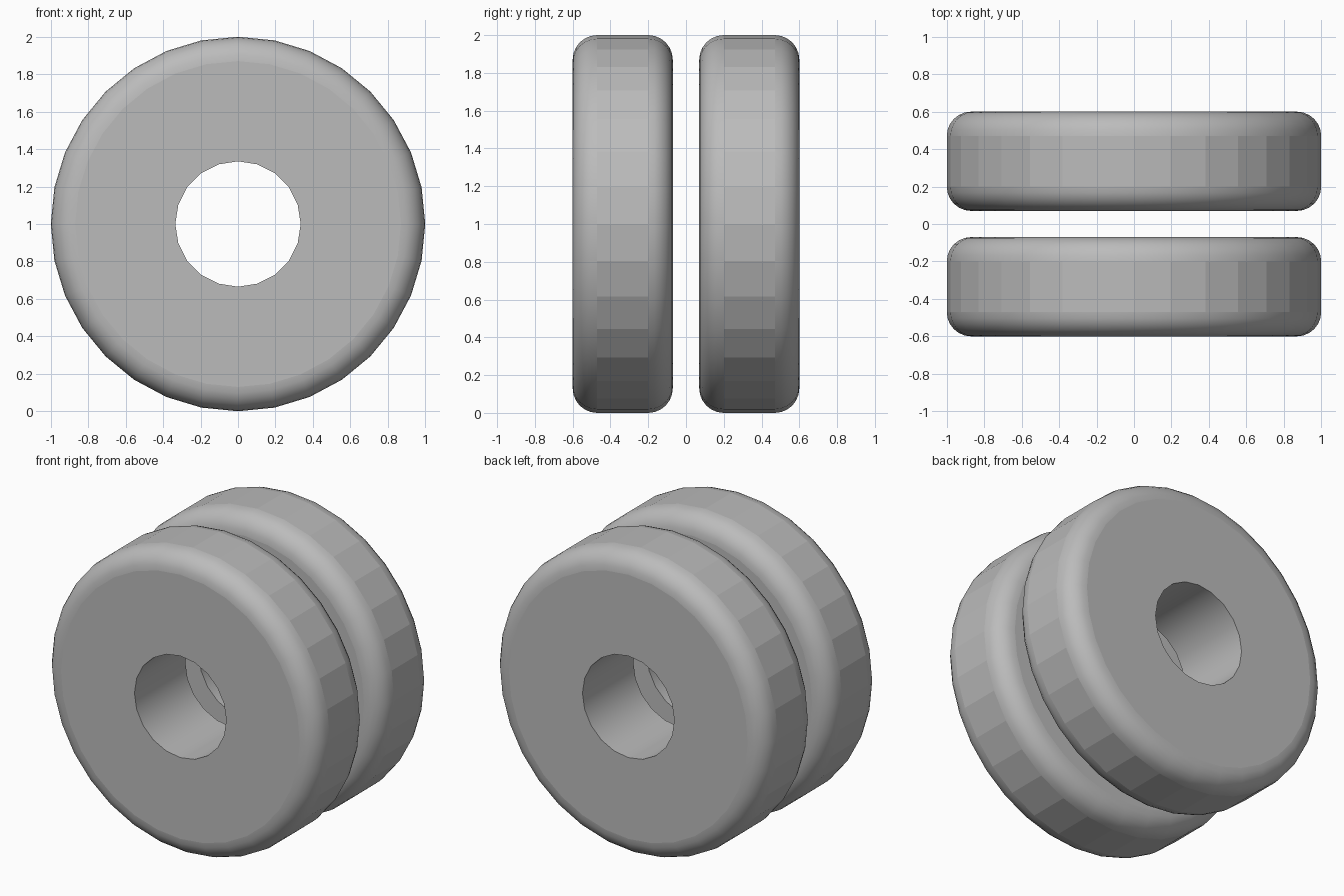
import bpy, bmesh
from math import sin, cos, pi

cube = bpy.data.objects.get("Cube")
if cube:
    bpy.data.objects.remove(cube, do_unlink=True)

RADIUS, HOLE, ROUND = 1.0, 0.335, 0.13
INNER, OUTER = 0.07, 0.60
SEGMENTS = 6

grey = bpy.data.materials.new("plain grey")
grey.use_nodes = True
grey.diffuse_color = (0.5, 0.5, 0.5, 1)
grey.node_tree.nodes["Principled BSDF"].inputs["Base Color"].default_value = (0.5, 0.5, 0.5, 1)


def ring(bm, r, y, sides):
    return [bm.verts.new((r * cos(2 * pi * i / sides), y, 1 + r * sin(2 * pi * i / sides)))
            for i in range(sides)]


def join(bm, a, b, smooth):
    for i in range(len(a)):
        j = (i + 1) % len(a)
        bm.faces.new((a[i], a[j], b[j], b[i])).smooth = smooth


def wheel(name, y0, y1):
    bm = bmesh.new()
    # Rounded outer profile, from one side wall over the tread to the other
    steps = [i * pi / 2 / SEGMENTS for i in range(SEGMENTS + 1)]
    core = RADIUS - ROUND
    profile = [(core + ROUND * sin(t), y0 + ROUND * (1 - cos(t))) for t in steps]
    profile += [(core + ROUND * sin(t), y1 - ROUND * (1 - cos(t))) for t in reversed(steps)]
    rings = [ring(bm, r, y, 32) for r, y in profile]
    for k in range(len(rings) - 1):
        join(bm, rings[k], rings[k + 1], k != SEGMENTS)  # faceted tread
    # Axle hole
    bore = [ring(bm, HOLE, y, 20) for y in (y0, y1)]
    join(bm, bore[0], bore[1], True)
    # Flat side walls around the hole
    for loop, hole in ((rings[0], bore[0]), (rings[-1], bore[1])):
        edges = [e for e in bm.edges if e.is_boundary
                 and (e.verts[0] in loop or e.verts[0] in hole)]
        bmesh.ops.triangle_fill(bm, edges=edges, use_beauty=True)
    bmesh.ops.recalc_face_normals(bm, faces=bm.faces)
    mesh = bpy.data.meshes.new(name)
    bm.to_mesh(mesh)
    bm.free()
    mesh.materials.append(grey)
    bpy.context.collection.objects.link(bpy.data.objects.new(name, mesh))


wheel("front_wheel", -OUTER, -INNER)
wheel("back_wheel", INNER, OUTER)
